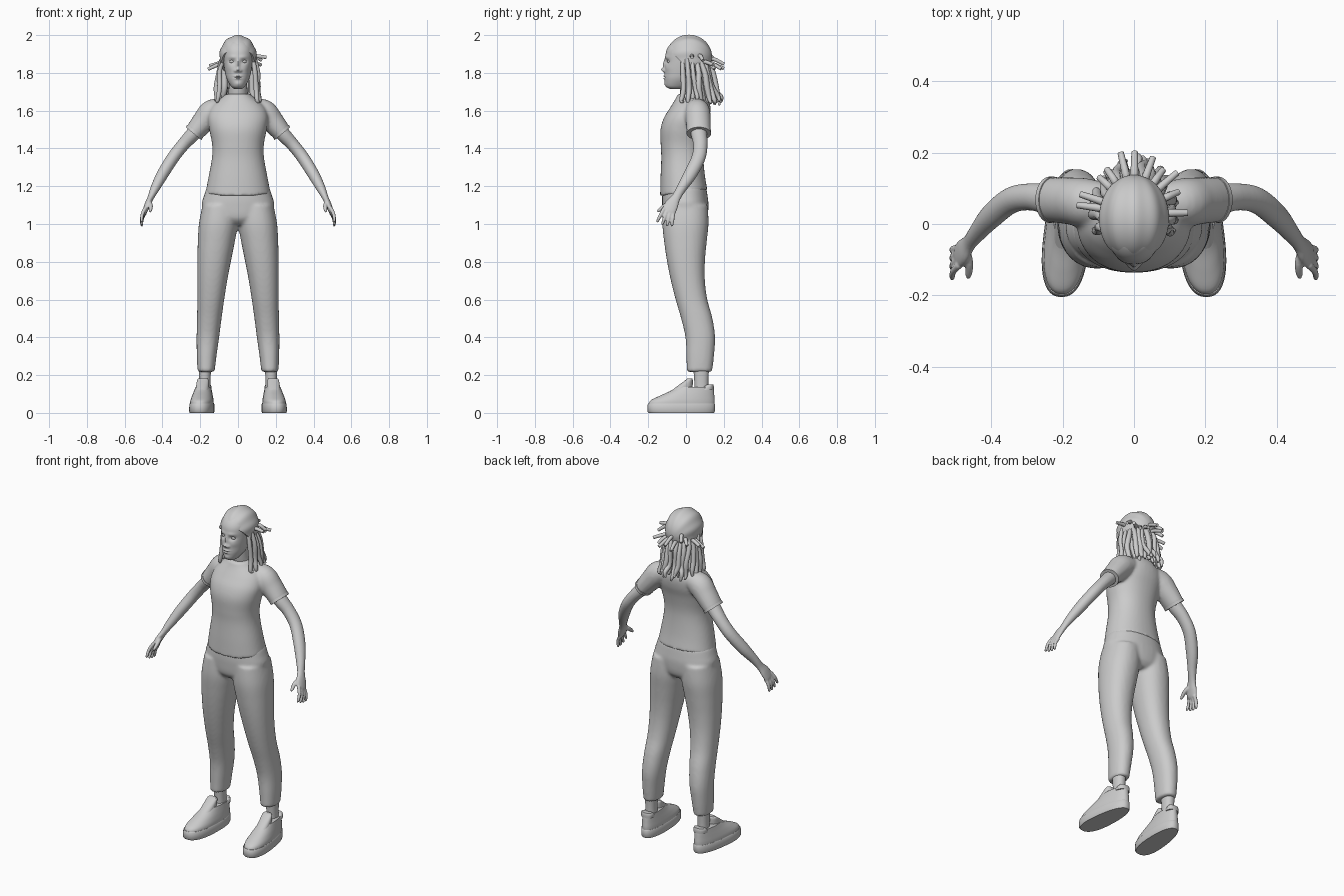
import bpy, bmesh, math, random
from mathutils import Vector, Matrix

if "Cube" in bpy.data.objects:
    bpy.data.objects.remove(bpy.data.objects["Cube"])

random.seed(4)


def spline(rows, steps):
    """Catmull-Rom through rows of equal length."""
    out = []
    for i in range(len(rows) - 1):
        a, b, c, d = (rows[max(i - 1, 0)], rows[i], rows[i + 1], rows[min(i + 2, len(rows) - 1)])
        for k in range(steps):
            t = k / steps
            out.append([0.5 * (2 * q + (r - p) * t + (2 * p - 5 * q + 4 * r - s) * t * t
                               + (3 * q - p - 3 * r + s) * t ** 3) for p, q, r, s in zip(a, b, c, d)])
    return out + [list(rows[-1])]


def skin(bm, rings):
    """Bridge vertex rings and cap both ends."""
    rings = [[bm.verts.new(p) for p in r] for r in rings]
    n = len(rings[0])
    for a, b in zip(rings, rings[1:]):
        for i in range(n):
            bm.faces.new((a[i], a[(i + 1) % n], b[(i + 1) % n], b[i]))
    bm.faces.new(rings[0][::-1])
    bm.faces.new(rings[-1])


def unit_ring(seg, e):
    f = lambda v: math.copysign(abs(v) ** (2 / e), v)
    return [(f(math.cos(2 * math.pi * i / seg)), f(math.sin(2 * math.pi * i / seg))) for i in range(seg)]


def stack(bm, rows, seg=40, e=2.2, steps=6):
    """Horizontal sections: (z, x0, x1, y0, y1)."""
    rows = spline(rows, steps) if steps > 1 else rows
    skin(bm, [[((x0 + x1) / 2 + u * (x1 - x0) / 2, (y0 + y1) / 2 + v * (y1 - y0) / 2, z)
               for u, v in unit_ring(seg, e)] for z, x0, x1, y0, y1 in rows])


def tube(bm, rows, seg=24, steps=5):
    """Sections square to a path: (x, y, z, radius across, other radius)."""
    rows = spline(rows, steps)
    pts = [Vector(r[:3]) for r in rows]
    d = (pts[-1] - pts[0]).normalized()
    ref = Vector((1, 0, 0)) if abs(d.y) > 0.7 else Vector((0, 1, 0))
    rings = []
    for i, (p, r) in enumerate(zip(pts, rows)):
        t = (pts[min(i + 1, len(pts) - 1)] - pts[max(i - 1, 0)]).normalized()
        u = (ref - t * ref.dot(t)).normalized()
        v = t.cross(u)
        rings.append([p + u * c * r[3] + v * s * r[4] for c, s in unit_ring(seg, 2)])
    skin(bm, rings)


def finish(name, bm, voxel=0, smooth=0, mirror=False):
    bmesh.ops.recalc_face_normals(bm, faces=bm.faces[:])
    me = bpy.data.meshes.new(name)
    bm.to_mesh(me)
    bm.free()
    ob = bpy.data.objects.new(name, me)
    bpy.context.collection.objects.link(ob)
    bpy.ops.object.select_all(action='DESELECT')
    ob.select_set(True)
    bpy.context.view_layer.objects.active = ob
    bpy.ops.object.shade_smooth_by_angle(angle=math.radians(45))
    if voxel:
        m = ob.modifiers.new("blend", 'REMESH')
        m.mode, m.voxel_size, m.use_smooth_shade = 'VOXEL', voxel, True
    if smooth:
        m = ob.modifiers.new("relax", 'SMOOTH')
        m.factor, m.iterations = 0.5, smooth
    if mirror:
        ob.modifiers.new("mirror", 'MIRROR')
    return ob


def sym(rows):
    """(z, half width, y0, y1) to full section."""
    return [(z, -w, w, a, b) for z, w, a, b in rows]


# Shirt: torso and sleeves blended into one surface
bm = bmesh.new()
stack(bm, sym([(1.165, .172, -.137, .113), (1.25, .156, -.135, .1), (1.35, .138, -.131, .092),
               (1.42, .137, -.134, .093), (1.5, .152, -.135, .107), (1.56, .16, -.118, .124),
               (1.61, .148, -.088, .13), (1.645, .118, -.066, .124), (1.67, .085, -.052, .11),
               (1.688, .066, -.045, .092)]))
for v in bm.verts:
    v.co.z += (v.co.y + .01) * .13 * max(0, 1 - (v.co.z - 1.165) / .2)
for s in (1, -1):
    tube(bm, [(.07 * s, .06, 1.615, .055, .05), (.135 * s, .06, 1.592, .068, .068),
              (.183 * s, .065, 1.542, .066, .061), (.234 * s, .068, 1.481, .063, .051)])
finish("shirt", bm, .008, 5)

bm = bmesh.new()
tube(bm, [(.226, .068, 1.491, .065, .054), (.236, .068, 1.479, .065, .053)], 32, 1)
finish("sleeve_hem", bm, mirror=True)

# Trousers: hips and two legs blended
bm = bmesh.new()
stack(bm, sym([(.995, .08, -.085, .085), (1.03, .17, -.118, .112), (1.1, .192, -.126, .119),
               (1.15, .18, -.126, .114), (1.195, .166, -.122, .107)]))
leg = [(.217, .124, .214, .004, .138), (.3, .114, .218, .002, .148), (.4, .1, .219, -.003, .154),
       (.5, .087, .217, -.026, .14), (.6, .073, .215, -.055, .113), (.7, .057, .215, -.08, .1),
       (.8, .038, .215, -.1, .1), (.9, .018, .213, -.115, .109), (1., .001, .207, -.125, .119),
       (1.1, .0, .188, -.12, .115)]
for s in (1, -1):
    stack(bm, [(z, a * s, b * s, c, d) for z, a, b, c, d in leg])
finish("trousers", bm, .009, 5)

# Ankles
bm = bmesh.new()
stack(bm, [(.06, .14, .208, .045, .125), (.15, .146, .206, .045, .118), (.28, .14, .21, .035, .125)])
finish("ankle", bm, mirror=True)


# Shoes: widened at the toe and turned slightly outward
def shoe(name, parts, steps, e):
    bm = bmesh.new()
    for rows in parts:
        stack(bm, sym(rows), 48, e, steps)
    for v in bm.verts:
        v.co.x = v.co.x * (1 - .7 * v.co.y) + .187 - .08 * v.co.y
    finish(name, bm, mirror=True)


shoe("shoe_sole", [[(0, .06, -.198, .148), (.008, .063, -.205, .153), (.045, .062, -.203, .154),
                    (.05, .059, -.199, .151)]], 1, 2.4)
shoe("shoe_upper", [[(.04, .059, -.199, .151), (.065, .058, -.188, .152), (.09, .053, -.14, .15),
                     (.115, .047, -.085, .148), (.138, .042, -.045, .145)],
                    [(.1, .036, -.1, .03), (.14, .034, -.048, .035), (.172, .031, -.005, .036),
                     (.183, .024, .008, .032)],
                    [(.12, .042, .075, .147), (.138, .041, .09, .147), (.15, .034, .11, .144)]], 5, 2.3)

# Arms with hands
bm = bmesh.new()
tube(bm, [(.15, .06, 1.58, .045, .04), (.232, .068, 1.483, .043, .039), (.29, .076, 1.42, .038, .034),
          (.345, .066, 1.35, .037, .033), (.4, .022, 1.262, .035, .031), (.44, -.025, 1.187, .026, .024),
          (.462, -.053, 1.14, .025, .017), (.478, -.075, 1.105, .036, .016), (.492, -.09, 1.07, .037, .013),
          (.496, -.095, 1.058, .03, .009)])
for o in (.028, .009, -.009, -.027):
    b = Vector((.49, -.09 - .9 * o, 1.074 + .4 * o))
    d = Vector((.02, -.022 - .5 * o, -.076 + (.006 if abs(o) > .02 else 0)))
    m = b + d * .5 + Vector((.007, 0, 0))
    e = b + d
    tube(bm, [(*b, .0105, .0105), (*m, .0095, .0095), (*e, .0075, .0075), (*(e + d * .07), .003, .003)], 12)
tube(bm, [(.472, -.07, 1.118, .013, .013), (.462, -.112, 1.097, .012, .012), (.464, -.143, 1.072, .009, .009),
          (.466, -.152, 1.064, .004, .004)], 12)
finish("arm", bm, .0045, 3, True)

# Neck
bm = bmesh.new()
tube(bm, [(0, .045, 1.61, .06, .07), (0, .03, 1.675, .054, .054), (0, .02, 1.72, .052, .049),
          (0, .015, 1.79, .052, .05)])
finish("neck", bm)

# Head: smooth skull, face pushed in and out with soft bumps
bm = bmesh.new()
stack(bm, sym([(1.716, .022, -.088, -.02), (1.73, .038, -.107, .01), (1.765, .058, -.113, .055),
               (1.8, .068, -.113, .085), (1.86, .077, -.111, .105), (1.92, .08, -.103, .11),
               (1.96, .062, -.075, .085), (1.982, .03, -.035, .045)]), 128, 2.2, 11)
bumps = [(0, 1.847, .009, .024, .01), (0, 1.816, .011, .011, .017), (.014, 1.811, .008, .007, .009),
         (.031, 1.86, .017, .011, -.012), (.028, 1.884, .022, .008, .004), (0, 1.783, .018, .005, .006),
         (0, 1.77, .015, .005, .006), (0, 1.7765, .02, .0025, -.004), (0, 1.742, .016, .011, .004),
         (.042, 1.825, .018, .016, .003)]
for v in bm.verts:
    if v.co.y < -.03:
        x, z = abs(v.co.x), v.co.z
        v.co.y -= sum(d * math.exp(-((x - bx) / sx) ** 2 - ((z - bz) / sz) ** 2)
                      for bx, bz, sx, sz, d in bumps)
finish("head", bm)

bm = bmesh.new()
bmesh.ops.create_uvsphere(bm, u_segments=20, v_segments=14, radius=.013,
                          matrix=Matrix.Translation((.031, -.0865, 1.86)) @ Matrix.Diagonal((1.15, 1, .75, 1)))
finish("eye", bm, mirror=True)

# Hair cap: swept back with combed ridges, cut along the hairline
bm = bmesh.new()
bmesh.ops.create_uvsphere(bm, u_segments=80, v_segments=48, radius=1)
for v in bm.verts:
    x, y, z = v.co
    k = 1 + .018 * math.cos(11 * math.atan2(x, z + .2)) * (1 - y * y) - .018
    v.co = (x * .1 * k, .015 + y * (.122 if y < 0 else .125) * k, 1.885 + z * .117 * k)
bmesh.ops.bisect_plane(bm, geom=bm.verts[:] + bm.edges[:] + bm.faces[:], plane_co=(0, 0, 1.83),
                       plane_no=(0, 1.05, 1), clear_inner=True)
bmesh.ops.holes_fill(bm, edges=[e for e in bm.edges if e.is_boundary], sides=0)
finish("hair_cap", bm)

# Hanging locks in two layers round the sides and back
bm = bmesh.new()
j = lambda r: random.uniform(-r, r)
for count, span, grow, low in ((17, 108, 1, 1.645), (12, 90, .72, 1.65)):
    for i in range(count):
        a = math.radians(-span + 2 * span * i / (count - 1) + j(4))
        s, c, r = math.sin(a), math.cos(a), random.uniform(.012, .0155)
        rows = []
        for out_x, out_y, y0, z, k in ((.085, .095, .02, 1.865, .8), (.102, .112, .025, 1.8, 1),
                                       (.108, .125, .03, 1.72, 1.05), (.112, .145, .035, low + .02, .85),
                                       (.115, .15, .036, low - .005, .4)):
            rows.append((out_x * s * grow + j(.007), y0 + out_y * c * grow + j(.007), z + j(.012), r * k, r * k))
        tube(bm, rows, 10, 4)
# Short loose ends sticking out above the tie
for i in range(11):
    a = math.radians(-85 + 17 * i + j(5))
    s, c, z = math.sin(a), math.cos(a), 1.86 + j(.025)
    n = .03 + random.random() * .03
    tube(bm, [(.08 * s, .03 + .09 * c, z, .011, .011), (.1 * s, .03 + .115 * c, z + .006, .011, .011),
              ((.1 + n) * s, .03 + (.115 + n) * c, z - .012 + j(.012), .009, .009)], 10, 4)
finish("hair_locks", bm)
